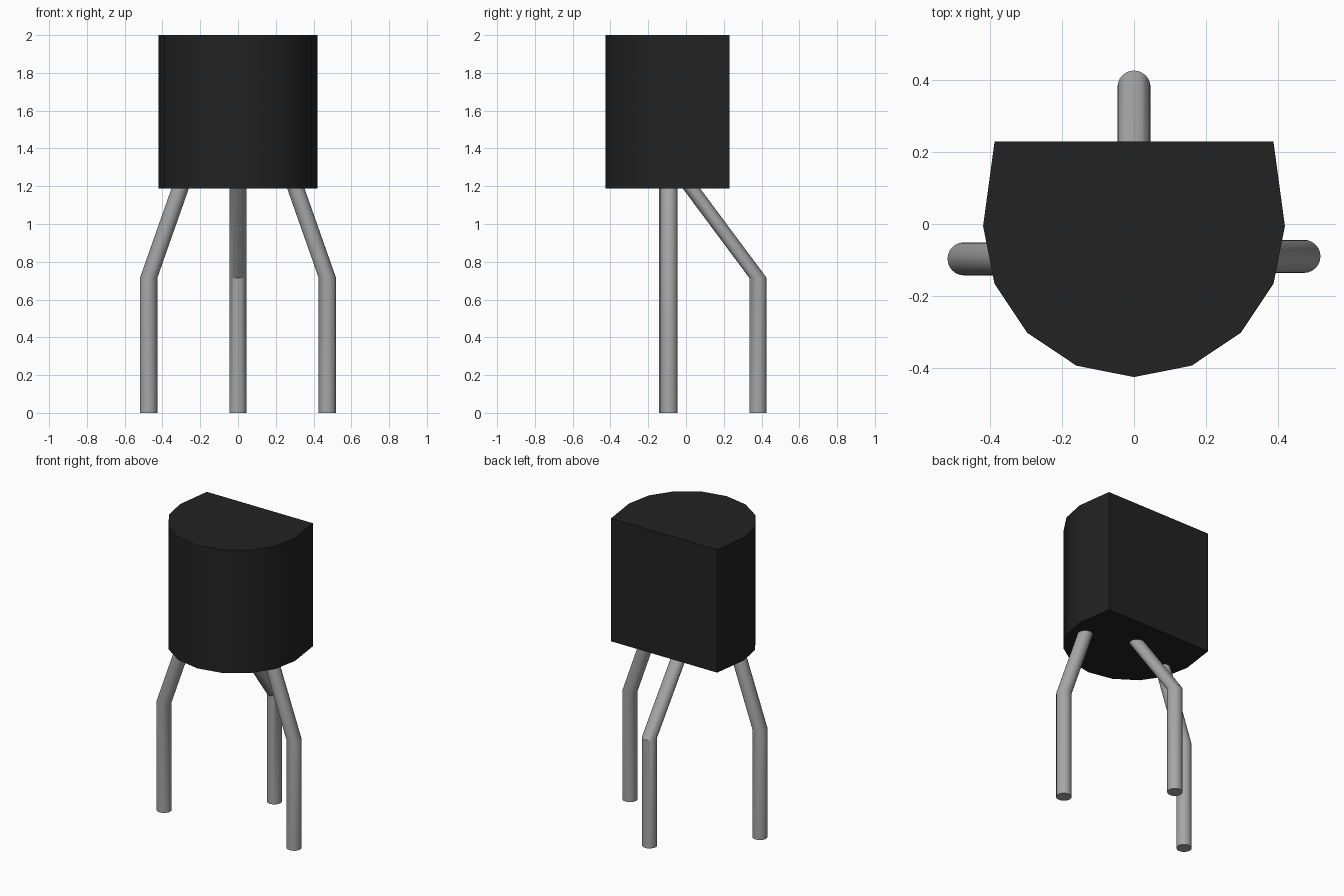
import bpy, bmesh, math
from mathutils import Vector

cube = bpy.data.objects.get("Cube")
if cube:
    bpy.data.objects.remove(cube, do_unlink=True)


def material(name, rgb):
    mat = bpy.data.materials.new(name)
    mat.use_nodes = True
    mat.diffuse_color = (*rgb, 1)
    mat.node_tree.nodes["Principled BSDF"].inputs["Base Color"].default_value = (*rgb, 1)
    return mat


def loft(name, rings, mat):
    """Skin a stack of equal-sized rings and cap both ends."""
    bm = bmesh.new()
    loops = [[bm.verts.new(p) for p in ring] for ring in rings]
    count = len(loops[0])
    for low, high in zip(loops, loops[1:]):
        for i in range(count):
            j = (i + 1) % count
            bm.faces.new((low[i], low[j], high[j], high[i]))
    bm.faces.new(loops[0])
    bm.faces.new(loops[-1])
    bmesh.ops.recalc_face_normals(bm, faces=bm.faces)
    mesh = bpy.data.meshes.new(name)
    bm.to_mesh(mesh)
    bm.free()
    mesh.materials.append(mat)
    obj = bpy.data.objects.new(name, mesh)
    bpy.context.collection.objects.link(obj)
    bpy.ops.object.select_all(action="DESELECT")
    obj.select_set(True)
    bpy.context.view_layer.objects.active = obj
    bpy.ops.object.shade_smooth_by_angle(angle=math.radians(30))


def circle(center, radius, sides):
    return [Vector(center) + Vector((radius * math.cos(a), radius * math.sin(a), 0))
            for a in (math.tau * i / sides for i in range(sides))]


black = material("black plastic", (0.016, 0.016, 0.016))
grey = material("grey metal", (0.38, 0.38, 0.38))

# Case: rounded front half of a 16-sided cylinder, flat back
BOTTOM, TOP = 1.187, 2.0
arc = [p for p in circle((0, -0.006, 0), 0.42, 16) if p.y < 0.01]
side = 0.42 * math.cos(math.tau / 16)
outline = arc + [Vector((side, 0.229, 0)), Vector((-side, 0.229, 0))]
outline.sort(key=lambda p: math.atan2(p.y, p.x))
loft("case", [[p + Vector((0, 0, z)) for p in outline] for z in (BOTTOM, TOP)], black)

# Leads: straight foot, then a slanted run into the case
BEND, INSIDE = 0.715, 1.22
leads = {
    "left_lead": ((0.473, -0.09), (0.295, -0.09)),
    "right_lead": ((-0.473, -0.097), (-0.295, -0.097)),
    "back_lead": ((0, 0.381), (0, 0.005)),
}
for name, (foot, root) in leads.items():
    path = ((*foot, 0), (*foot, BEND), (*root, INSIDE))
    loft(name, [circle(p, 0.046, 24) for p in path], grey)
